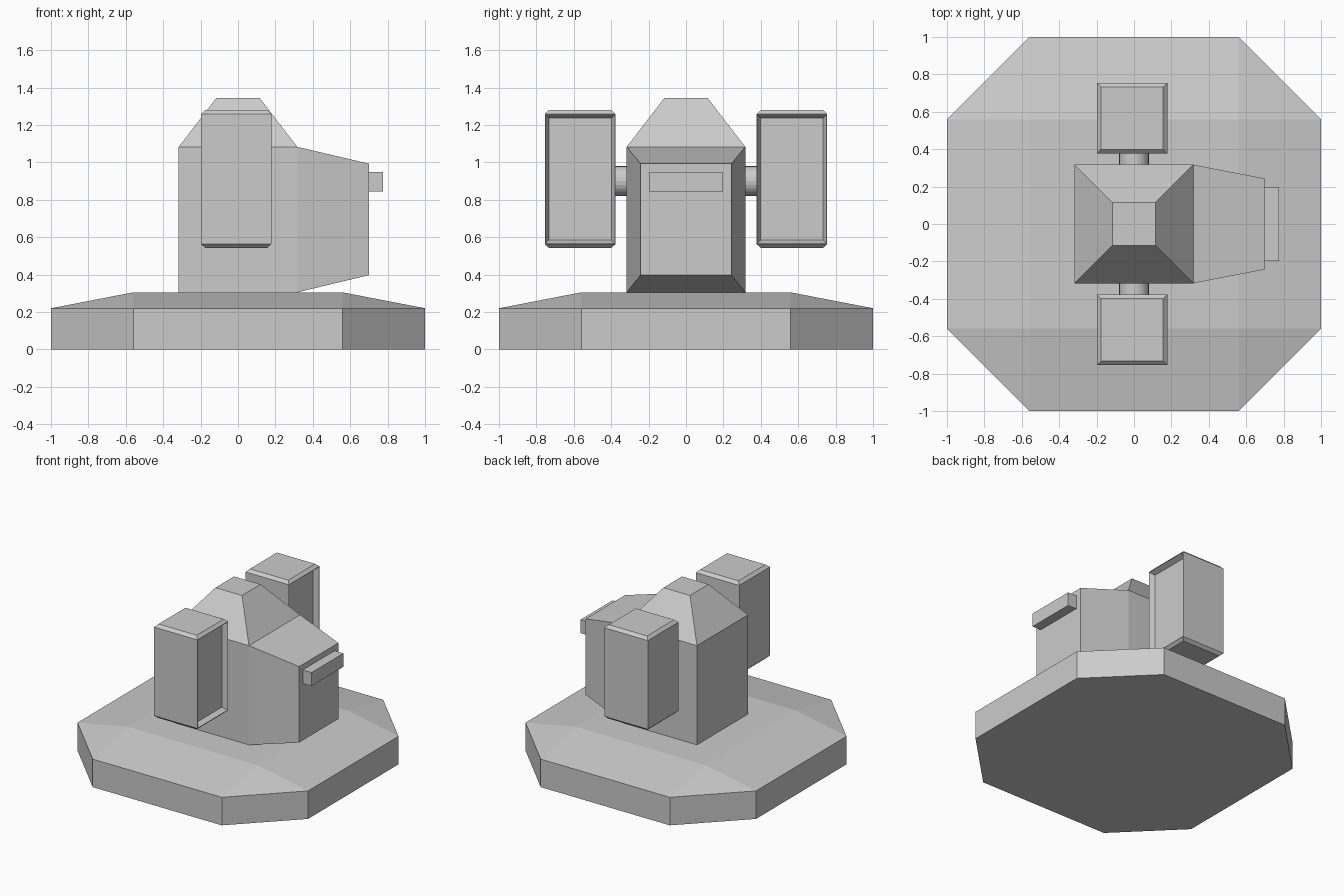
import bpy, bmesh, math

if "Cube" in bpy.data.objects:
    bpy.data.objects.remove(bpy.data.objects["Cube"])

grey = bpy.data.materials.new("plain_grey")
grey.diffuse_color = (0.6, 0.6, 0.6, 1)
grey.use_nodes = True
grey.node_tree.nodes["Principled BSDF"].inputs["Base Color"].default_value = grey.diffuse_color


def finish(bm, name):
    bmesh.ops.recalc_face_normals(bm, faces=bm.faces)
    me = bpy.data.meshes.new(name)
    bm.to_mesh(me)
    bm.free()
    me.materials.append(grey)
    ob = bpy.data.objects.new(name, me)
    bpy.context.collection.objects.link(ob)
    return ob


def loft(bm, rings):
    """Skin equal-length rings and cap both ends; returns the side faces."""
    vs = [[bm.verts.new(p) for p in r] for r in rings]
    n = len(vs[0])
    sides = [[bm.faces.new((a[i], a[(i + 1) % n], b[(i + 1) % n], b[i]))
              for i in range(n)] for a, b in zip(vs, vs[1:])]
    bm.faces.new(vs[0])
    bm.faces.new(vs[-1])
    return sides


def rect_z(x0, x1, y0, y1, z):
    return [(x0, y0, z), (x1, y0, z), (x1, y1, z), (x0, y1, z)]


def rect_x(x, y, z0, z1):
    return [(x, -y, z0), (x, y, z0), (x, y, z1), (x, -y, z1)]


# Octagonal base with sloping shoulders around a square top
C, H = 0.56, 0.22
octagon = [(C, -1), (1, -C), (1, C), (C, 1), (-C, 1), (-1, C), (-1, -C), (-C, -1)]
bm = bmesh.new()
low = [bm.verts.new((x, y, 0)) for x, y in octagon]
rim = [bm.verts.new((x, y, H)) for x, y in octagon]
top = [bm.verts.new((x, y, 0.305)) for x, y in ((C, -C), (C, C), (-C, C), (-C, -C))]
bm.faces.new(low)
bm.faces.new(top)
for i in range(8):
    j = (i + 1) % 8
    bm.faces.new((low[i], low[j], rim[j], rim[i]))
for k in range(4):
    a, b, c = rim[2 * k], rim[2 * k + 1], rim[(2 * k + 2) % 8]
    bm.faces.new((a, b, top[k]))
    bm.faces.new((b, c, top[(k + 1) % 4], top[k]))
finish(bm, "base")

# Turret body with tapered roof
B = 0.317
bm = bmesh.new()
loft(bm, [rect_z(-B, B, -B, B, 0.305), rect_z(-B, B, -B, B, 1.083),
          rect_z(-0.115, 0.115, -0.115, 0.115, 1.345)])
finish(bm, "turret_body")

# Tapered nose
bm = bmesh.new()
loft(bm, [rect_x(B, B, 0.305, 1.083), rect_x(0.7, 0.243, 0.397, 0.993)])
finish(bm, "turret_nose")

# Sensor bar on the nose
bm = bmesh.new()
loft(bm, [rect_x(0.69, 0.197, 0.843, 0.949), rect_x(0.776, 0.197, 0.843, 0.949)])
finish(bm, "sensor_bar")

for s, side in ((-1, "right"), (1, "left")):
    # Side pod: chamfered ends, shallow tapered recess facing +x
    x0, x1, y0, y1, e = -0.198, 0.178, 0.377, 0.755, 0.022
    bm = bmesh.new()
    sides = loft(bm, [
        rect_z(x0 + e, x1 - e, y0 + e, y1 - e, 0.543),
        rect_z(x0, x1, y0, y1, 0.563),
        rect_z(x0, x1, y0, y1, 1.258),
        rect_z(x0 + e, x1 - e, y0 + e, y1 - e, 1.28)])
    bmesh.ops.recalc_face_normals(bm, faces=bm.faces)
    mouth = sides[1][1]
    bmesh.ops.inset_individual(bm, faces=[mouth], thickness=0.004)
    bmesh.ops.inset_individual(bm, faces=[mouth], thickness=0.026, depth=-0.04)
    for v in bm.verts:
        v.co.y *= s
    finish(bm, side + "_pod")

    # Round axle joining pod and body
    bm = bmesh.new()
    ring = [(0.08 * math.cos(math.tau * i / 24), 0.9 + 0.08 * math.sin(math.tau * i / 24))
            for i in range(24)]
    loft(bm, [[(x, s * y, z) for x, z in ring] for y in (0.3, 0.39)])
    finish(bm, side + "_axle")
